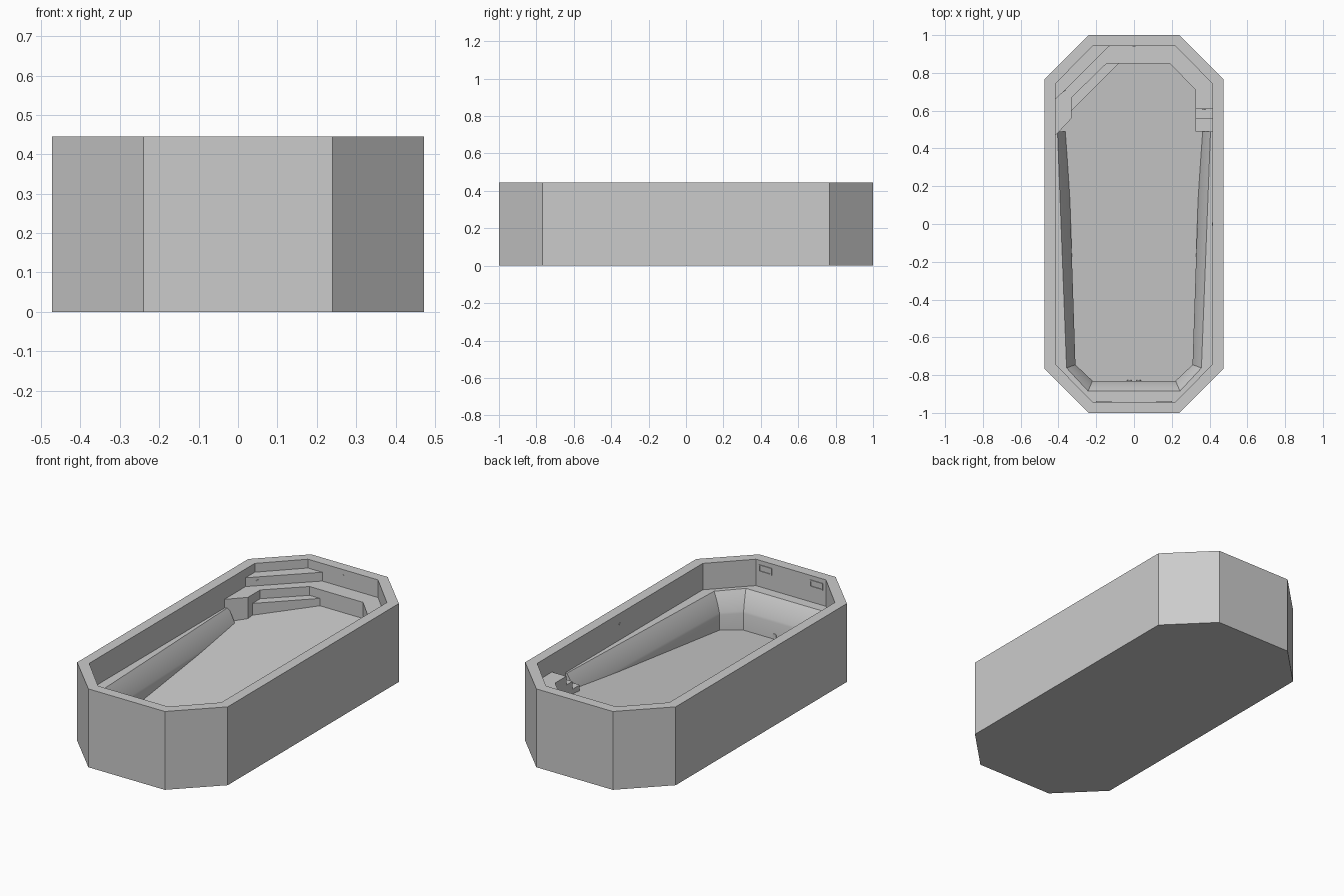
import bpy, bmesh, math
from mathutils import Vector

cube = bpy.data.objects.get("Cube")
if cube:
    bpy.data.objects.remove(cube, do_unlink=True)

grey = bpy.data.materials.new("pale_grey")
grey.use_nodes = True
grey.diffuse_color = (0.6, 0.6, 0.6, 1)
grey.node_tree.nodes["Principled BSDF"].inputs["Base Color"].default_value = (0.6, 0.6, 0.6, 1)

RIM, SHELF, LEDGE = 0.445, 0.345, 0.295


def floor_z(y):
    return 0.085 + 0.1 * (y + 0.83)


def finish(name, bm):
    bmesh.ops.recalc_face_normals(bm, faces=bm.faces)
    mesh = bpy.data.meshes.new(name)
    bm.to_mesh(mesh)
    bm.free()
    mesh.materials.append(grey)
    obj = bpy.data.objects.new(name, mesh)
    bpy.context.collection.objects.link(obj)
    return obj


def loft(name, rings, wrap=False):
    """Join closed rings of points; cap both ends, or wrap round to the first."""
    bm = bmesh.new()
    loops = [[bm.verts.new(p) for p in ring] for ring in rings]
    pairs = list(zip(loops, loops[1:]))
    if wrap:
        pairs.append((loops[-1], loops[0]))
    else:
        bm.faces.new(loops[0])
        bm.faces.new(loops[-1])
    n = len(loops[0])
    for a, b in pairs:
        for i in range(n):
            j = (i + 1) % n
            bm.faces.new((a[i], a[j], b[j], b[i]))
    return finish(name, bm)


def prism(name, outline, top, bottom=0.03):
    return loft(name, [[(x, y, z) for x, y in outline] for z in (bottom, top)])


def octagon(x, y, cx, cy):
    """Chamfered rectangle: half sizes x, y and chamfer ends cx, cy."""
    half = [(cx, -y), (x, -cy), (x, cy), (cx, y)]
    return half + [(-px, -py) for px, py in half]


# Outer walls, flat rim, inner walls and sloping floor
outer = octagon(0.473, 1.0, 0.24, 0.768)
inner = octagon(0.415, 0.942, 0.22, 0.743)
loft("pool_shell", [
    [(x, y, 0) for x, y in outer],
    [(x, y, RIM) for x, y in outer],
    [(x, y, RIM) for x, y in inner],
    [(x, y, floor_z(y)) for x, y in inner],
])

# Shelf round the shallow end, with the post at its right end
prism("shallow_shelf", [
    (-0.415, 0.47), (-0.33, 0.56), (-0.33, 0.67), (-0.145, 0.85), (0.19, 0.85),
    (0.325, 0.71), (0.325, 0.61), (0.415, 0.61), (0.415, 0.743), (0.22, 0.942),
    (-0.22, 0.942), (-0.415, 0.743)], SHELF)

# Corner steps above and below the shelf
prism("upper_corner_step", [
    (-0.415, 0.66), (-0.13, 0.942), (-0.22, 0.942), (-0.415, 0.743)], 0.395)
prism("lower_corner_step", [
    (-0.33, 0.6), (-0.08, 0.85), (-0.145, 0.85), (-0.33, 0.67)], LEDGE)

# Small steps at the left end of the shelf
for name, y0, y1, top in (("left_step_upper", 0.555, 0.61, LEDGE),
                          ("left_step_lower", 0.49, 0.555, 0.25)):
    prism(name, [(0.325, y0), (0.415, y0), (0.415, y1), (0.325, y1)], top)

# Side and deep-end ledge, rolling over into the lower wall
# Each station: wall point, ledge edge, lower wall point
side = [
    ((0.415, 0.49), (0.405, 0.49), (0.351, 0.49)),
    ((0.415, -0.743), (0.357, -0.762), (0.31, -0.745)),
    ((0.22, -0.942), (0.243, -0.885), (0.22, -0.83)),
]
mirrored = [tuple((-x, y) for x, y in s) for s in reversed(side)]
SEGMENTS, ROLL_BOTTOM = 10, 0.18
sections = []
for wall, edge, low in side + mirrored:
    wall, edge, low = Vector(wall), Vector(edge), Vector(low)
    ring = [(*wall, LEDGE)]
    for i in range(SEGMENTS + 1):
        f = i / SEGMENTS
        p = edge.lerp(low, f * (1 + 0.4 * (1 - f)))
        ring.append((*p, LEDGE + (ROLL_BOTTOM - LEDGE) * f))
    ring += [(*low, 0.03), (*wall, 0.03)]
    sections.append(ring)
ledge = loft("rolled_ledge", sections)
bpy.context.view_layer.objects.active = ledge
ledge.select_set(True)
bpy.ops.object.shade_smooth_by_angle(angle=math.radians(25))
ledge.select_set(False)

# Skimmer frames on the deep-end wall
for name, cx in (("left_skimmer", 0.16), ("right_skimmer", -0.16)):
    w, h, b, cz, y = 0.04, 0.02, 0.006, 0.4, -0.942

    def rect(dx, dz, yy):
        return [(cx + sx * dx, yy, cz + sz * dz)
                for sx, sz in ((-1, -1), (1, -1), (1, 1), (-1, 1))]
    loft(name, [rect(w, h, y), rect(w, h, y + 0.004),
                rect(w - b, h - b, y + 0.004), rect(w - b, h - b, y)], wrap=True)


# Small round fittings set on the walls
def fitting(name, centre, normal, radius=0.008):
    bm = bmesh.new()
    bmesh.ops.create_cone(bm, cap_ends=True, segments=12, radius1=radius,
                          radius2=radius, depth=0.006)
    turn = Vector(normal).to_track_quat("Z", "Y")
    bmesh.ops.rotate(bm, verts=bm.verts, matrix=turn.to_matrix())
    bmesh.ops.translate(bm, verts=bm.verts, vec=centre)
    finish(name, bm)


fitting("back_jet", (0, 0.942, 0.41), (0, -1, 0))
fitting("side_jet", (0.415, 0, 0.385), (-1, 0, 0))
fitting("step_jet", (-0.37, 0.7045, 0.372), (1, -1, 0))
fitting("left_step_jet", (0.37, 0.61, 0.32), (0, -1, 0))
for name, x in (("left_drain", 0.024), ("right_drain", -0.024)):
    fitting(name, (x, -0.83, 0.105), (0, 1, 0), 0.012)
